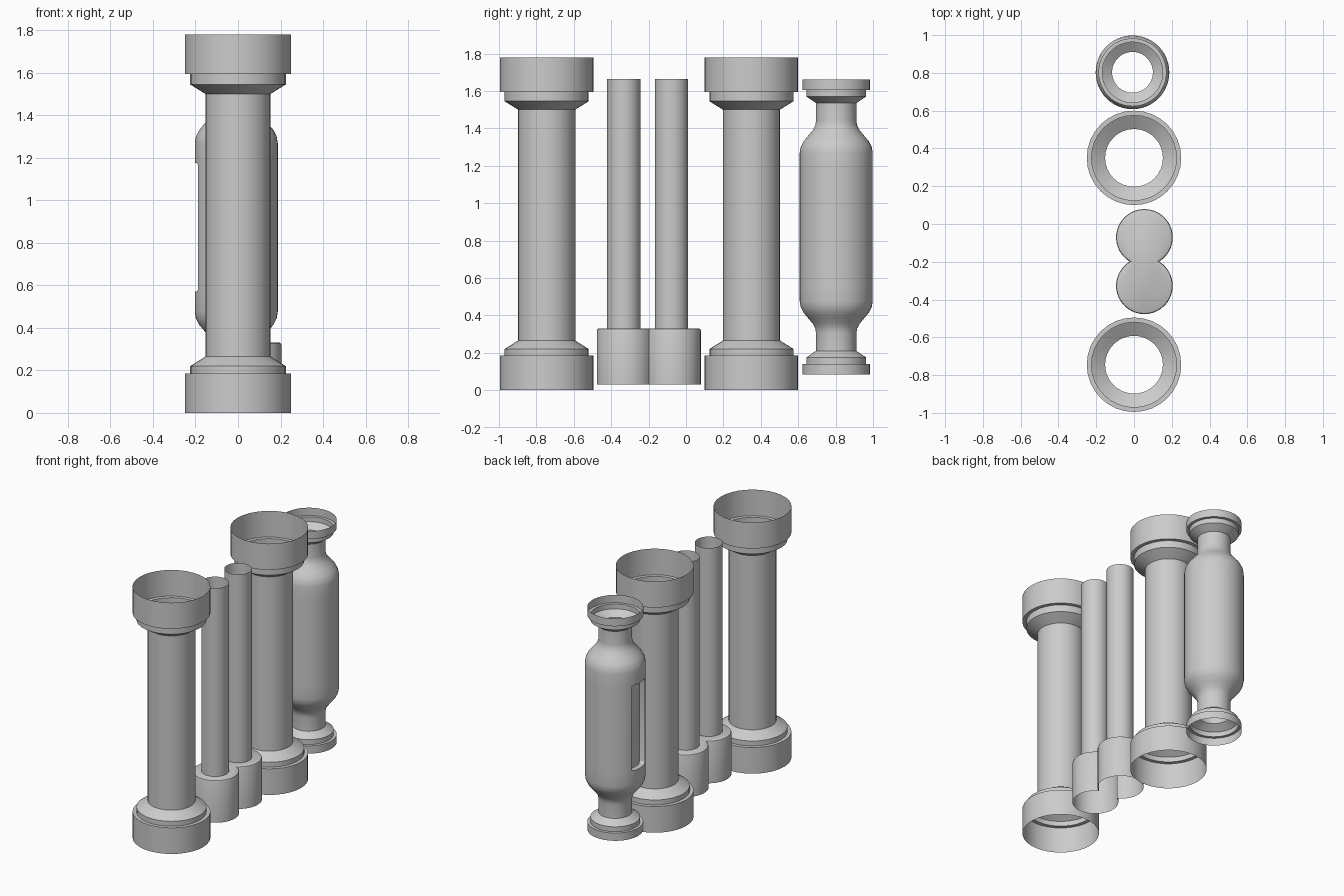
import bpy, bmesh
from math import sin, cos, pi, radians, acos, atan2

if "Cube" in bpy.data.objects:
    bpy.data.objects.remove(bpy.data.objects["Cube"])


def finish(bm, name, loc):
    me = bpy.data.meshes.new(name)
    bm.to_mesh(me)
    bm.free()
    ob = bpy.data.objects.new(name, me)
    ob.location = loc
    bpy.context.collection.objects.link(ob)
    bpy.ops.object.select_all(action='DESELECT')
    ob.select_set(True)
    bpy.context.view_layer.objects.active = ob
    bpy.ops.object.shade_smooth_by_angle(angle=radians(30))
    return ob


def skin(loops):
    """Join closed loops of points, bottom to top, into an open shell."""
    bm = bmesh.new()
    rings = [[bm.verts.new(p) for p in loop] for loop in loops]
    n = len(rings[0])
    for a, b in zip(rings, rings[1:]):
        for i in range(n):
            j = (i + 1) % n
            bm.faces.new((a[i], a[j], b[j], b[i]))
    bm.normal_update()
    return bm, rings


def lathe(profile, n):
    return skin([[(r * cos(2 * pi * i / n), r * sin(2 * pi * i / n), z)
                  for i in range(n)] for r, z in profile])[0]


def mirrored(upper, mid):
    """Upper half of a profile plus its reflection about z = mid."""
    return [(r, 2 * mid - z) for r, z in reversed(upper)] + upper


# Two large open pipes with stepped collars
pipe_half = [(0.153, 1.50), (0.225, 1.545), (0.225, 1.595), (0.25, 1.595), (0.25, 1.78)]
pipe_profile = mirrored(pipe_half, 0.89)
pipe_profile[3:5] = [(0.225, 0.22), (0.153, 0.265)]
for name, y in (("large_pipe_front", -0.745), ("large_pipe_middle", 0.35)):
    finish(lathe([(r, max(z, 0)) for r, z in pipe_profile], 32), name, (0, y, 0))

# Twin thin pipes
for name, y in (("thin_pipe_front", -0.333), ("thin_pipe_back", -0.077)):
    finish(lathe([(0.089, 0.33), (0.089, 1.665)], 32), name, (0.055, y, 0))


# Shared socket: two overlapping circles, open below, rounded top edge
def double_circle(r, z, half=0.128, n=32):
    a = acos(half / r)
    pts = []
    for side in (1, -1):
        start = -pi / 2 + a + (0 if side > 0 else pi)
        for i in range(n + (1 if side > 0 else 0)):
            t = start + (2 * pi - 2 * a) * i / n
            if side < 0 and i == 0:
                continue
            pts.append((r * cos(t), side * half + r * sin(t), z))
    return pts


bm, rings = skin([double_circle(r, z) for r, z in
                  ((0.15, 0.03), (0.15, 0.318), (0.147, 0.327), (0.14, 0.331))])
bm.faces.new(rings[-1])
finish(bm, "twin_pipe_socket", (0.055, -0.199, 0))

# Bulged canister with flanged open ends
canister_half = [(0.195, 1.175), (0.195, 1.27), (0.19, 1.30), (0.175, 1.33),
                 (0.15, 1.36), (0.125, 1.39), (0.112, 1.415), (0.108, 1.44),
                 (0.108, 1.535), (0.16, 1.57), (0.16, 1.605), (0.18, 1.605), (0.18, 1.66)]
bm = lathe(mirrored(canister_half, 0.8725), 48)


def angle(co):
    return abs(atan2(co.y, -co.x))


# Recessed window on the left side of the canister
window = [f for f in bm.faces if angle(f.calc_center_median()) < radians(22.5)
          and abs(f.calc_center_median().z - 0.8725) < 0.1]
bmesh.ops.inset_region(bm, faces=window, thickness=0.0005, depth=-0.036,
                       use_even_offset=True)
corners = [e for e in bm.edges
           if all(abs(angle(v.co) - radians(22.5)) < 0.02
                  and abs(abs(v.co.z - 0.8725) - 0.3025) < 0.005 for v in e.verts)
           and abs(e.verts[0].co.xy.length - e.verts[1].co.xy.length) > 0.02]
bmesh.ops.bevel(bm, geom=corners, offset=0.018, segments=3, profile=0.5, affect='EDGES')
finish(bm, "canister", (-0.008, 0.803, 0))
